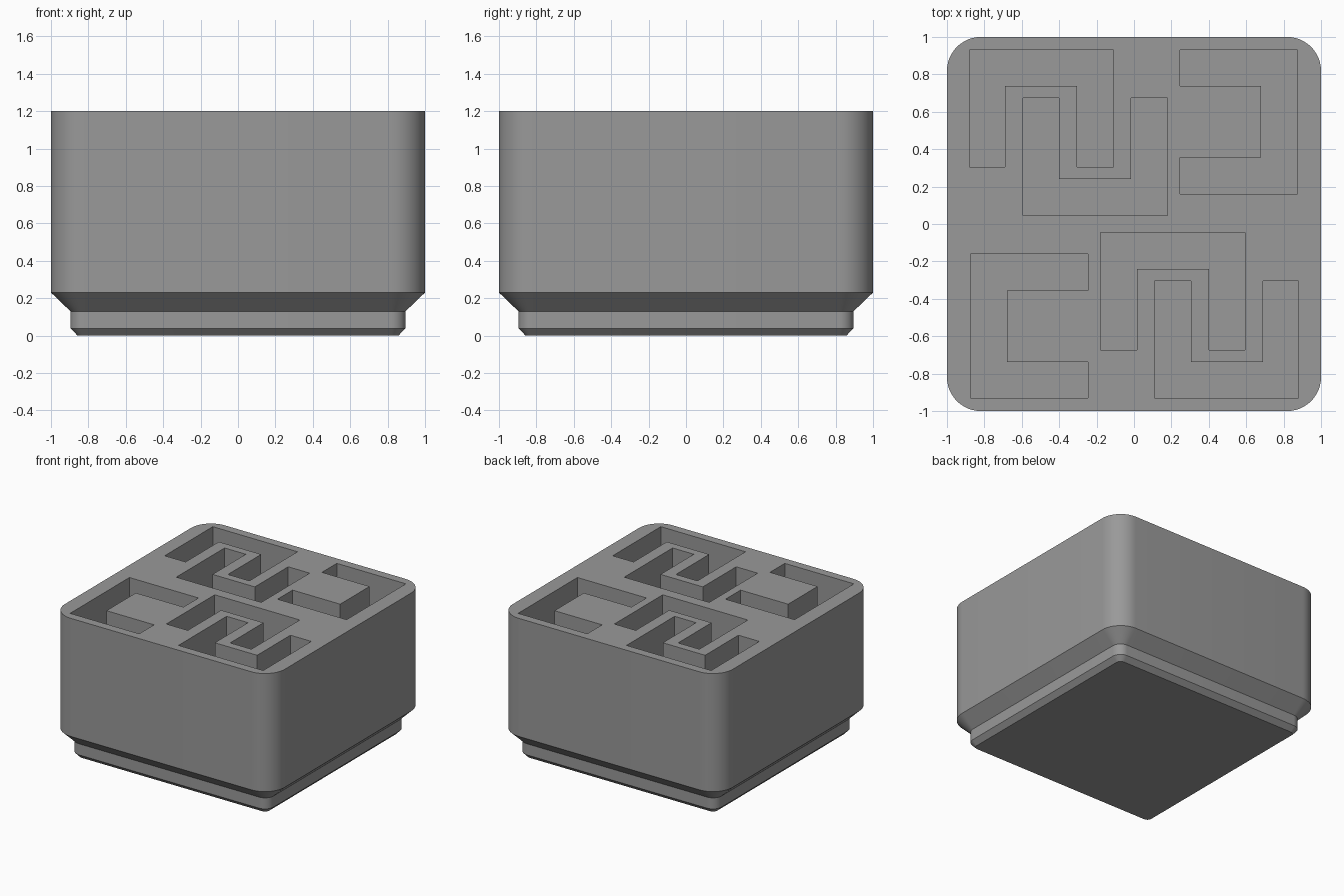
import bpy, bmesh, math

if "Cube" in bpy.data.objects:
    bpy.data.objects.remove(bpy.data.objects["Cube"])

HEIGHT, POCKET_FLOOR = 1.2, 0.5


def rounded_square(half, radius, z, steps=12):
    """Corner points of a rounded square, counter-clockwise."""
    pts = []
    c = half - radius
    for corner, (sx, sy) in enumerate([(1, 1), (-1, 1), (-1, -1), (1, -1)]):
        for i in range(steps + 1):
            a = math.pi / 2 * (corner + i / steps)
            pts.append((sx * c + radius * math.cos(a), sy * c + radius * math.sin(a), z))
    return pts


def make_object(name, bm):
    bmesh.ops.recalc_face_normals(bm, faces=bm.faces)
    mesh = bpy.data.meshes.new(name)
    bm.to_mesh(mesh)
    bm.free()
    obj = bpy.data.objects.new(name, mesh)
    bpy.context.collection.objects.link(obj)
    return obj


def loft(bm, rings):
    """Skin a stack of equal point rings and cap both ends."""
    rings = [[bm.verts.new(p) for p in ring] for ring in rings]
    for low, high in zip(rings, rings[1:]):
        for i in range(len(low)):
            j = (i + 1) % len(low)
            bm.faces.new((low[i], low[j], high[j], high[i]))
    bm.faces.new(rings[0][::-1])
    bm.faces.new(rings[-1])


# Block with stepped, chamfered foot: half width, corner radius, height
profile = [(0.858, 0.039, 0.0), (0.896, 0.077, 0.039), (0.896, 0.077, 0.13),
           (1.0, 0.181, 0.23), (1.0, 0.181, HEIGHT)]
bm = bmesh.new()
loft(bm, [rounded_square(*row) for row in profile])
block = make_object("block", bm)

# Three U-shaped channels, each repeated by a half turn about the centre
channels = [
    [(-0.88, 0.93), (-0.88, 0.305), (-0.69, 0.305), (-0.69, 0.737),
     (-0.305, 0.737), (-0.305, 0.305), (-0.11, 0.305), (-0.11, 0.93)],
    [(-0.593, 0.045), (0.18, 0.045), (0.18, 0.673), (-0.015, 0.673),
     (-0.015, 0.24), (-0.4, 0.24), (-0.4, 0.673), (-0.593, 0.673)],
    [(0.247, 0.93), (0.247, 0.737), (0.68, 0.737), (0.68, 0.355),
     (0.247, 0.355), (0.247, 0.16), (0.875, 0.16), (0.875, 0.93)],
]
bm = bmesh.new()
for outline in channels:
    for s in (1, -1):
        loft(bm, [[(s * x, s * y, z) for x, y in outline]
                  for z in (POCKET_FLOOR, HEIGHT + 0.1)])
cutter = make_object("channel_cutter", bm)
cutter.hide_render = True

# Cut the channels, then remove the cutter
cut = block.modifiers.new("channels", 'BOOLEAN')
cut.operation = 'DIFFERENCE'
cut.solver = 'EXACT'
cut.object = cutter
bpy.context.view_layer.objects.active = block
block.select_set(True)
cutter.select_set(False)
bpy.ops.object.modifier_apply(modifier=cut.name)
bpy.data.objects.remove(cutter)

# One plain grey, smooth corners with sharp chamfer edges
grey = bpy.data.materials.new("grey")
grey.diffuse_color = (0.32, 0.32, 0.32, 1)
grey.use_nodes = True
grey.node_tree.nodes["Principled BSDF"].inputs["Base Color"].default_value = grey.diffuse_color
block.data.materials.clear()
block.data.materials.append(grey)
bpy.ops.object.shade_smooth_by_angle(angle=math.radians(30))
